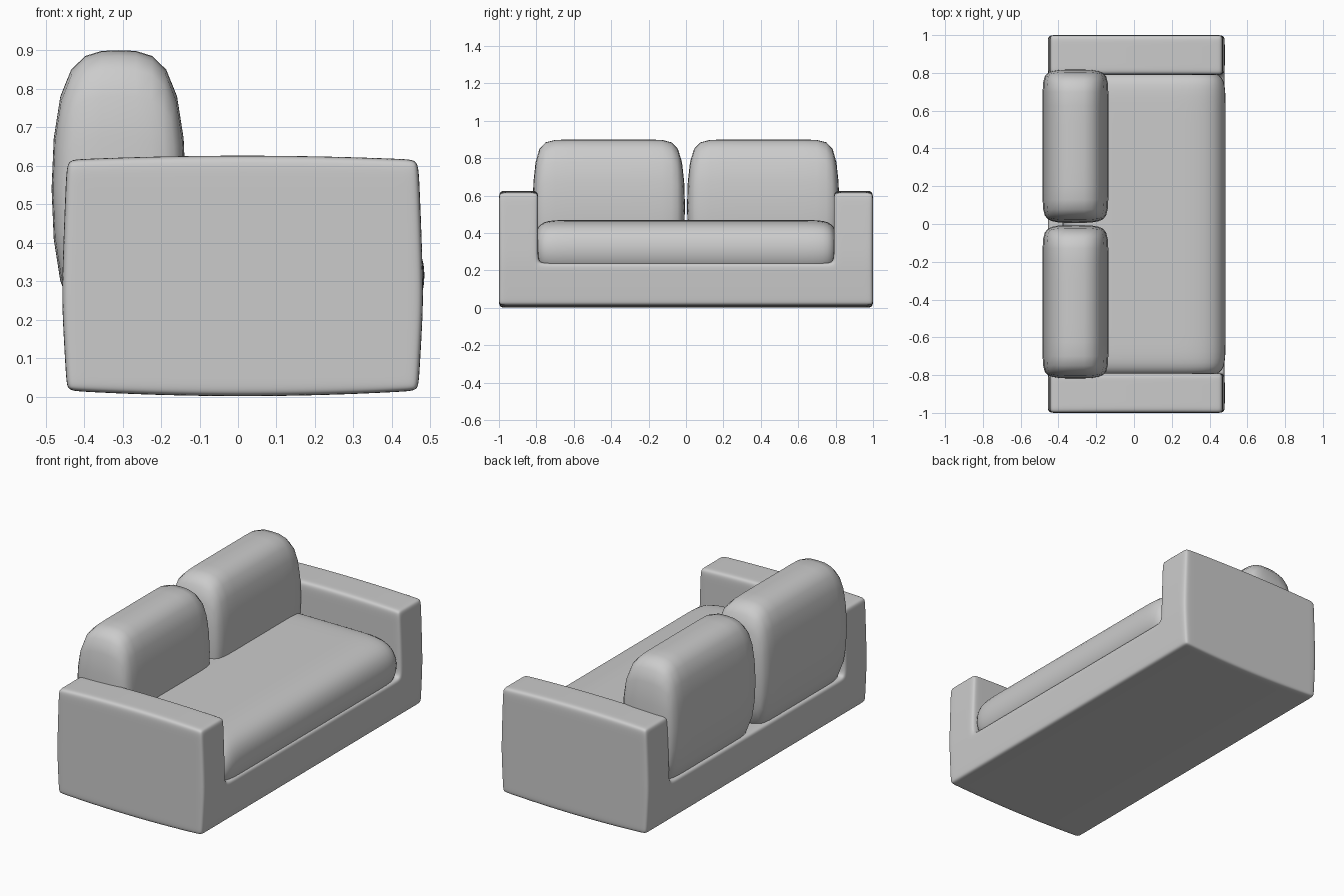
import bpy, bmesh
from itertools import product

if "Cube" in bpy.data.objects:
    bpy.data.objects.remove(bpy.data.objects["Cube"])


def soft_block(name, xs, ys, zs, solid=lambda x, y, z: True, shape=None, levels=2):
    """Skin of a cell grid, rounded by subdivision; solid() picks cells by centre."""
    axes = (xs, ys, zs)
    cells = set()
    for c in product(*(range(len(a) - 1) for a in axes)):
        if solid(*((a[i] + a[i + 1]) / 2 for a, i in zip(axes, c))):
            cells.add(c)
    bm = bmesh.new()
    verts = {}

    def vert(k):
        if k not in verts:
            co = tuple(a[i] for a, i in zip(axes, k))
            verts[k] = bm.verts.new(shape(*co) if shape else co)
        return verts[k]

    for c in cells:
        for ax, side in product(range(3), (0, 1)):
            n = list(c)
            n[ax] += 1 if side else -1
            if tuple(n) in cells:
                continue
            u, v = (ax + 1) % 3, (ax + 2) % 3
            quad = []
            for du, dv in ((0, 0), (1, 0), (1, 1), (0, 1)):
                k = list(c)
                k[ax] += side
                k[u] += du
                k[v] += dv
                quad.append(vert(tuple(k)))
            bm.faces.new(quad if side else quad[::-1])
    me = bpy.data.meshes.new(name)
    bm.to_mesh(me)
    bm.free()
    me.polygons.foreach_set("use_smooth", [True] * len(me.polygons))
    ob = bpy.data.objects.new(name, me)
    bpy.context.collection.objects.link(ob)
    mod = ob.modifiers.new("Subdivision", 'SUBSURF')
    mod.levels = mod.render_levels = levels
    return ob


# U-shaped frame: base and both arms in one piece, faces gently bowed
def bow(x, y, z):
    bx = 1 - min(1, ((x - 0.012) / 0.468) ** 2)
    bz = 1 - min(1, ((z - 0.31) / 0.31) ** 2)
    if z < 0.01:
        z = 0.016 - 0.016 * bx
    elif z > 0.61:
        z += 0.012 * bx
    if abs(x - 0.012) > 0.45:
        x += (0.014 if x > 0 else -0.014) * (bz - 1)
    return x, y, z


half = [0.4, 0.74, 0.79, 0.83, 0.96, 1.0]
soft_block("frame",
           [-0.457, -0.41, -0.22, 0.012, 0.244, 0.434, 0.481],
           [-y for y in reversed(half)] + [0] + half,
           [0, 0.045, 0.2, 0.24, 0.31, 0.57, 0.615],
           solid=lambda x, y, z: abs(y) > 0.79 or z < 0.24,
           shape=bow, levels=3)

# Seat cushion
soft_block("seat_cushion", [-0.39, -0.1, 0.2, 0.497],
           [-0.82, -0.68, 0, 0.68, 0.82], [0.16, 0.47], levels=3)

# Pair of back cushions
for side, label in ((-1, "front"), (1, "rear")):
    ys = sorted(side * y for y in (0.0, 0.13, 0.7, 0.825))
    soft_block("back_cushion_" + label, [-0.492, -0.31, -0.128], ys, [0.18, 0.9])
